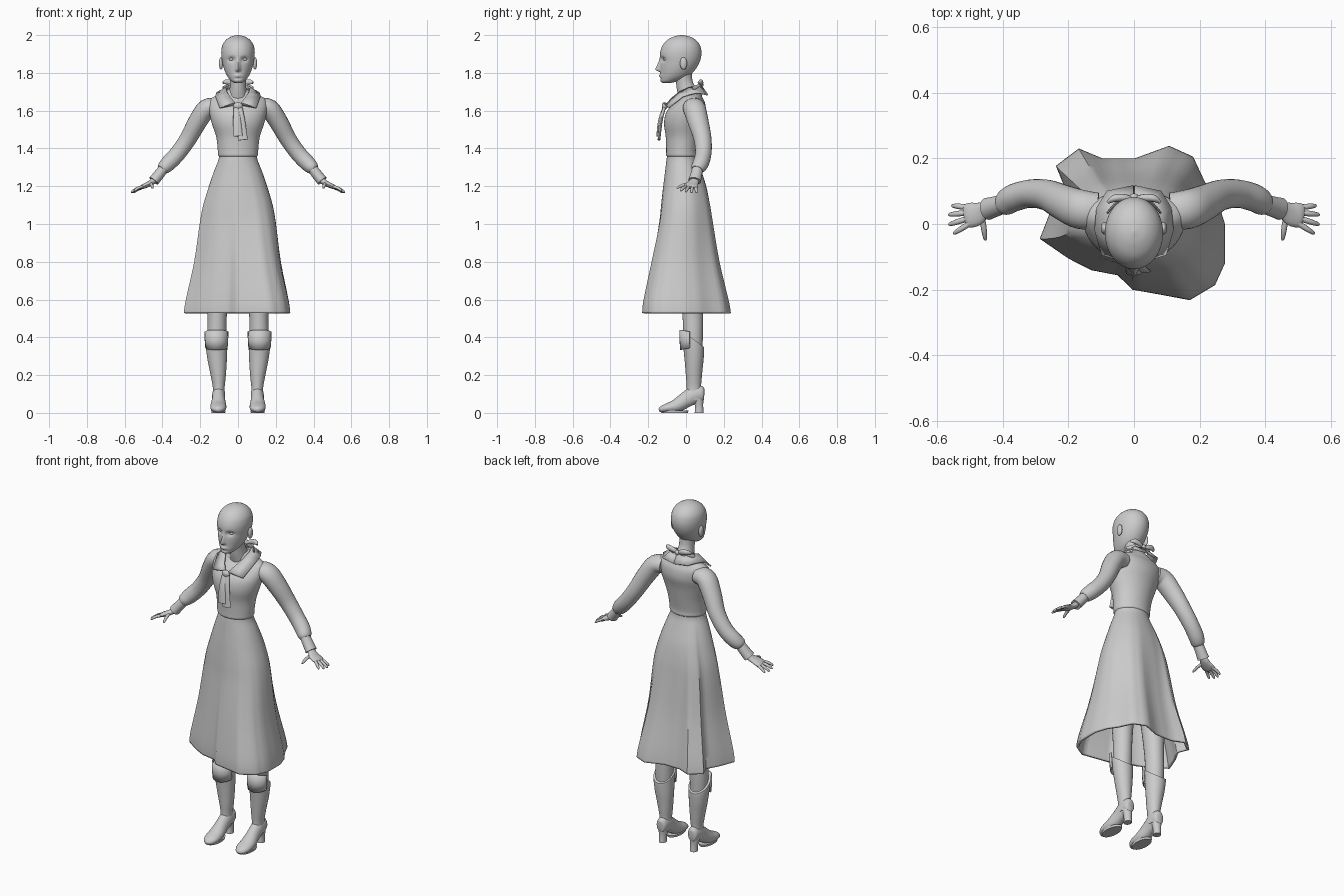
import bpy, bmesh, math
from math import sin, cos, pi, exp
from mathutils import Vector

GREY = bpy.data.materials.new("plain grey")
GREY.diffuse_color = (0.6, 0.6, 0.6, 1)


def finish(name, bm, mirror=False, thick=0, angle=50):
    me = bpy.data.meshes.new(name)
    bm.to_mesh(me)
    bm.free()
    ob = bpy.data.objects.new(name, me)
    bpy.context.collection.objects.link(ob)
    me.materials.append(GREY)
    bpy.ops.object.select_all(action='DESELECT')
    ob.select_set(True)
    bpy.context.view_layer.objects.active = ob
    bpy.ops.object.shade_smooth_by_angle(angle=math.radians(angle))
    if thick:
        m = ob.modifiers.new("thickness", 'SOLIDIFY')
        m.thickness, m.offset = thick, -1
    if mirror:
        ob.modifiers.new("mirror", 'MIRROR')
    return ob


def skin(name, rows, closed=True, caps=True, warp=None, **kw):
    """Quads between rows of points, optionally closed round and capped."""
    bm = bmesh.new()
    vs = [[bm.verts.new(warp(Vector(p)) if warp else p) for p in r] for r in rows]
    n = len(rows[0])
    for a, b in zip(vs, vs[1:]):
        for j in range(n if closed else n - 1):
            k = (j + 1) % n
            bm.faces.new((a[j], a[k], b[k], b[j]))
    if closed and caps:
        bm.faces.new(vs[0][::-1])
        bm.faces.new(vs[-1])
    return finish(name, bm, **kw)


def spline(pts, steps):
    """Catmull-Rom interpolation of tuples."""
    out = []
    for i in range(len(pts) - 1):
        p0, p1 = pts[max(i - 1, 0)], pts[i]
        p2, p3 = pts[i + 1], pts[min(i + 2, len(pts) - 1)]
        for s in range(steps):
            t = s / steps
            out.append(tuple(
                b + 0.5 * t * (c - a + t * (2*a - 5*b + 4*c - d + t * (3*(b - c) + d - a)))
                for a, b, c, d in zip(p0, p1, p2, p3)))
    return out + [pts[-1]]


def loft(name, secs, flat=False, ref=(0, 1, 0), n=24, steps=4, **kw):
    """Ellipse sections (x, y, z, radius_u, radius_v) along a smooth path."""
    secs = spline(secs, steps)
    c = [Vector(s[:3]) for s in secs]
    ref = Vector((1, 0, 0)) if flat else Vector(ref)
    rows = []
    for i, s in enumerate(secs):
        t = Vector((0, 0, 1)) if flat else (c[min(i + 1, len(c) - 1)] - c[max(i - 1, 0)]).normalized()
        u = (ref - t * ref.dot(t)).normalized()
        v = t.cross(u)
        rows.append([c[i] + u * max(s[3], .001) * cos(2*pi*j/n) + v * max(s[4], .001) * sin(2*pi*j/n)
                     for j in range(n)])
    return skin(name, rows, **kw)


def ball(name, loc, size, **kw):
    bm = bmesh.new()
    bmesh.ops.create_uvsphere(bm, u_segments=16, v_segments=10, radius=1)
    for v in bm.verts:
        v.co = Vector(loc) + Vector(a * b for a, b in zip(v.co, size))
    return finish(name, bm, **kw)


# Head: slices (z, half width, front y, back y), face pushed in and out
HEAD = [(1.747, .018, -.122, -.08), (1.755, .034, -.134, -.045), (1.775, .052, -.137, .005),
        (1.80, .066, -.136, .035), (1.83, .077, -.136, .058), (1.86, .084, -.135, .073),
        (1.89, .088, -.138, .081), (1.92, .088, -.134, .081), (1.95, .081, -.121, .072),
        (1.975, .063, -.098, .051), (1.992, .037, -.064, .02), (2.0, .004, -.03, -.018)]


def face(v):
    if v.y < -.06:
        x, z = abs(v.x), v.z
        d = .014 * exp(-((x - .034) / .018)**2 - ((z - 1.872) / .013)**2)
        d -= .006 * exp(-(x / .018)**2 - ((z - 1.785) / .008)**2)
        d += .004 * exp(-(x / .02)**2 - ((z - 1.77) / .005)**2)
        rise = min(max((1.885 - z) / .065, 0), 1) * min(max((z - 1.803) / .012, 0), 1)
        d -= .026 * rise * exp(-(x / .011)**2)
        v.y += d
    return v


loft("head", [(0, (f + b) / 2, z, w, (b - f) / 2) for z, w, f, b in HEAD],
     flat=True, n=96, steps=7, warp=face)
ball("eye", (.034, -.108, 1.872), (.014, .013, .009), mirror=True)
ball("ear", (.09, -.013, 1.85), (.011, .019, .033), mirror=True)
loft("neck", [(0, .025, 1.64, .06, .055), (0, .01, 1.70, .047, .056),
              (0, -.008, 1.75, .041, .045), (0, -.015, 1.80, .045, .045)], flat=True)

# Blouse
loft("blouse", [(0, -.02, 1.355, .098, .078), (0, -.02, 1.365, .105, .085), (0, -.02, 1.39, .107, .085),
                (0, -.015, 1.46, .115, .092), (0, -.013, 1.53, .138, .103), (0, 0, 1.59, .152, .105),
                (0, .018, 1.64, .155, .083), (0, .027, 1.67, .135, .06), (0, .025, 1.695, .075, .054),
                (0, .02, 1.715, .05, .045)], flat=True, n=48)
loft("sleeve", [(.11, .04, 1.62, .055, .045), (.165, .045, 1.61, .06, .052), (.215, .065, 1.54, .055, .05),
                (.265, .088, 1.45, .047, .045), (.318, .092, 1.375, .043, .043),
                (.365, .08, 1.325, .042, .042), (.392, .064, 1.298, .038, .036),
                (.402, .059, 1.287, .03, .028)], mirror=True)
loft("cuff", [(.392, .062, 1.296, .029, .027), (.42, .054, 1.26, .031, .028),
              (.446, .046, 1.228, .034, .029)], mirror=True)

# Hands
loft("palm", [(.43, .048, 1.245, .022, .018), (.455, .042, 1.222, .026, .016), (.48, .03, 1.208, .036, .014),
              (.505, .026, 1.197, .037, .012), (.515, .024, 1.192, .03, .008)], n=16, mirror=True)
for name, base, tip in [("little_finger", (.50, .05, 1.195), (.556, .056, 1.166)),
                        ("ring_finger", (.505, .035, 1.195), (.566, .028, 1.166)),
                        ("middle_finger", (.505, .017, 1.197), (.565, -.002, 1.17)),
                        ("index_finger", (.50, .002, 1.2), (.55, -.03, 1.176)),
                        ("thumb", (.462, .02, 1.215), (.452, -.05, 1.19))]:
    a, b = Vector(base), Vector(tip)
    m = a.lerp(b, .55) + Vector((0, 0, .004))
    loft(name, [(*a, .0085, .0085), (*m, .0085, .008), (*a.lerp(b, .9), .006, .006), (*b, .002, .002)],
         ref=(1, 0, 0) if name == "thumb" else (0, 1, 0), n=10, steps=3, mirror=True)

# Collar with pointed front flaps
inner = [(0, .078, 1.728), (.045, .064, 1.728), (.062, .015, 1.718), (.055, -.035, 1.693),
         (.032, -.075, 1.66), (.008, -.1, 1.63)]
outer = [(0, .112, 1.68), (.08, .097, 1.685), (.11, .05, 1.69), (.117, -.015, 1.672),
         (.096, -.09, 1.612), (.02, -.114, 1.634)]
skin("collar", [outer, inner], closed=False, thick=.008, mirror=True)

# Necktie: knot and two hanging tails
ball("tie_knot", (0, -.113, 1.625), (.025, .015, .02))
loft("tie_tail_left", [(-.008, -.113, 1.625, .014, .008), (-.005, -.138, 1.55, .021, .009),
                       (.0, -.15, 1.465, .024, .007)], ref=(1, 0, 0), n=16)
loft("tie_tail_right", [(.008, -.112, 1.625, .014, .008), (.014, -.132, 1.55, .023, .009),
                        (.026, -.143, 1.445, .026, .007)], ref=(1, 0, 0), n=16)

# Ribbon bow behind the neck
ball("bow_knot", (0, .08, 1.737), (.015, .013, .014))
loft("bow_loop", [(.005, .075, 1.737, .008, .009), (.03, .08, 1.747, .011, .014),
                  (.06, .078, 1.752, .011, .014), (.08, .066, 1.748, .005, .006)], n=12, mirror=True)
loft("bow_tail", [(.005, .08, 1.733, .006, .004), (.045, .072, 1.73, .011, .004),
                  (.08, .035, 1.716, .013, .003)], ref=(0, 0, 1), n=10, mirror=True)

# Skirt: folded hem outline blending upward into an oval waist
HEM = [(-.287, -.045), (-.2, -.105), (-.13, -.14), (-.05, -.155), (-.005, -.2), (.085, -.216), (.17, -.232),
       (.247, -.186), (.277, -.12), (.277, 0), (.255, .07), (.215, .13), (.18, .205), (.107, .238),
       (.003, .2), (-.097, .2), (-.168, .23), (-.238, .177), (-.213, .116), (-.25, .05)]
hem = [Vector(a).lerp(Vector(b), k / 3) for a, b in zip(HEM, HEM[1:] + HEM[:1]) for k in range(3)]
# (z, half width, front y, back y, fold strength)
SKIRT = [(.528, .282, -.234, .234, 1), (.6, .272, -.228, .222, .95), (.8, .23, -.19, .178, .75),
         (1.0, .203, -.152, .147, .5), (1.1, .185, -.138, .132, .35), (1.2, .155, -.124, .11, .2),
         (1.28, .127, -.112, .083, .1), (1.335, .105, -.104, .064, 0), (1.362, .1, -.1, .06, 0)]
rows = []
for z, w, f, b, fold in spline(SKIRT, 4):
    row = []
    for h in hem:
        q = Vector((h.x / .282, h.y / .234))
        q = q.normalized().lerp(q, fold)
        row.append((q.x * w, (f + b) / 2 + q.y * (b - f) / 2, z))
    rows.append(row)
skin("skirt", rows, caps=False, thick=.012)

# Legs and boots
loft("leg", [(.095, .02, .85, .075, .075), (.105, .03, .7, .065, .065), (.11, .036, .52, .051, .055),
             (.112, .038, .42, .05, .052), (.112, .04, .3, .045, .045)], flat=True, mirror=True)


def slant(v):
    v.z -= .75 * (v.y - .038) * min(max((v.z - .25) / .14, 0), 1)
    return v


loft("boot_shaft", [(.102, .045, .07, .032, .045), (.102, .042, .13, .031, .038), (.104, .042, .19, .039, .042),
                    (.11, .042, .28, .051, .05), (.114, .038, .36, .058, .058),
                    (.114, .036, .392, .06, .06)], flat=True, warp=slant, mirror=True)
arc = [math.radians(a) for a in range(-80, 81, 16)]
skin("boot_knee_flap", [[(.114 + r * sin(a), .03 - (r + .001) * cos(a), z + .012 * k * cos(a)) for a in arc]
                        for z, r, k in [(.345, .06, -1), (.38, .063, 0), (.428, .064, 1)]],
     closed=False, thick=.006, mirror=True)
loft("boot_foot", [(.102, .097, .1, .01, .025), (.102, .088, .1, .028, .04), (.102, .05, .098, .034, .048),
                   (.103, 0, .07, .035, .042), (.104, -.05, .038, .042, .036), (.104, -.1, .026, .041, .025),
                   (.104, -.13, .018, .028, .017), (.104, -.143, .014, .01, .008)],
     ref=(1, 0, 0), mirror=True)
loft("boot_heel", [(.102, .07, 0, .021, .024), (.102, .069, .04, .022, .022), (.102, .062, .09, .03, .032)],
     flat=True, mirror=True)
loft("boot_sole", [(.104, -.06, 0, .036, .07), (.104, -.06, .012, .038, .073)], flat=True, steps=1, mirror=True)
